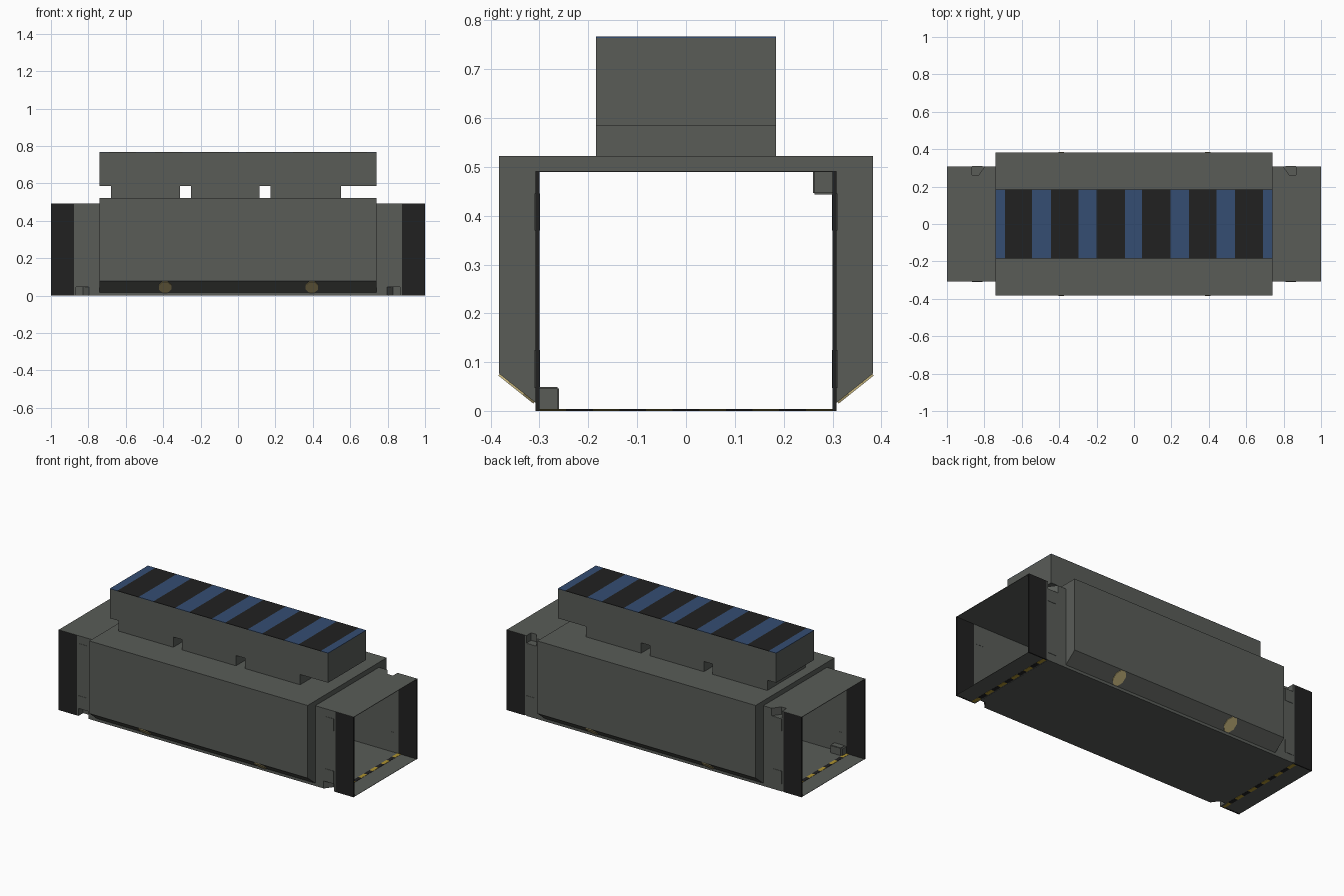
import bpy, bmesh, math

if "Cube" in bpy.data.objects:
    bpy.data.objects.remove(bpy.data.objects["Cube"])


def material(name, rgb):
    m = bpy.data.materials.new(name)
    m.diffuse_color = (*rgb, 1)
    m.use_nodes = True
    m.node_tree.nodes["Principled BSDF"].inputs["Base Color"].default_value = m.diffuse_color
    return m


GREY = material("green_grey", (0.10, 0.107, 0.097))
BLACK = material("black", (0.015, 0.015, 0.015))
BLUE = material("blue", (0.035, 0.075, 0.17))
YELLOW = material("yellow", (0.42, 0.29, 0.03))
LAMP = material("pale_lamp", (0.55, 0.45, 0.2))


def prism(name, base, offset, mat):
    """Extrude a planar outline along the offset vector."""
    bm = bmesh.new()
    face = bm.faces.new([bm.verts.new(p) for p in base])
    out = bmesh.ops.extrude_face_region(bm, geom=[face], use_keep_orig=True)
    bmesh.ops.translate(bm, vec=offset, verts=[g for g in out["geom"] if isinstance(g, bmesh.types.BMVert)])
    bmesh.ops.recalc_face_normals(bm, faces=bm.faces)
    me = bpy.data.meshes.new(name)
    bm.to_mesh(me)
    bm.free()
    me.materials.append(mat)
    ob = bpy.data.objects.new(name, me)
    bpy.context.collection.objects.link(ob)
    return ob


def box(name, xs, ys, zs, mat):
    x0, x1 = sorted(xs)
    y0, y1 = sorted(ys)
    z0, z1 = zs
    return prism(name, [(x0, y0, z0), (x1, y0, z0), (x1, y1, z0), (x0, y1, z0)], (0, 0, z1 - z0), mat)


W, H, T = 0.308, 0.492, 0.008      # tunnel half width, height, wall thickness
P0, P1, P2 = 0.797, 0.866, 0.877   # latch pocket range, start of end panels
IN, PH = 0.263, 0.046              # pocket inner y, pocket height

# Middle of the tunnel, open at both ends
box("tunnel_floor", (-P0, P0), (-W, W), (0, 0.003), GREY)
box("tunnel_roof", (-P0, P0), (-W, W), (H - 0.003, H), GREY)
for side, label in ((-1, "front"), (1, "back")):
    box(f"{label}_tunnel_wall", (-P0, P0), (side * (W - T), side * W), (0.003, H - 0.003), GREY)

# Outer casing wrapped over the tunnel, chamfered along the bottom
half = [(W, 0.017), (0.383, 0.077), (0.383, 0.522)]
inner = [(-W, H), (W, H)]
outline = inner + [(W, 0.017)] + half[1:] + [(-y, z) for y, z in reversed(half)]
prism("outer_casing", [(-0.74, y, z) for y, z in outline], (1.48, 0, 0), GREY)

for s, end in ((-1, "left"), (1, "right")):
    # Section with the latch pockets in the front bottom and back top corners
    px = (s * P0, s * P1)
    box(f"{end}_pocket_floor", px, (-IN, W), (0, 0.003), GREY)
    box(f"{end}_pocket_roof", px, (-W, IN), (H - 0.003, H), GREY)
    for k, label, z0 in ((-1, "front", 0), (1, "back", H - PH)):
        zs = (PH, H - 0.003) if k < 0 else (0.003, H - PH)
        box(f"{end}_{label}_pocket_wall", px, (k * (W - T), k * W), zs, GREY)
        shelf = PH if k < 0 else H - PH - 0.003
        box(f"{end}_{label}_pocket_shelf", px, (k * IN, k * W), (shelf, shelf + 0.003), GREY)
        box(f"{end}_{label}_pocket_back", px, (k * (IN - 0.003), k * IN), (z0, z0 + PH), GREY)
        box(f"{end}_{label}_pocket_stop", (s * P1, s * P2), (k * IN, k * W), (z0, z0 + PH), GREY)
        prism(f"{end}_{label}_pocket_ramp",
              [(s * P0, k * W, z0), (s * P0, k * IN, z0), (s * 0.83, k * IN, z0)], (0, 0, PH), GREY)
        # Narrow frame beyond the pocket, then the black end panel
        box(f"{end}_{label}_frame", (s * P1, s * P2), (k * (W - T), k * W), (0.003, H - 0.003), GREY)
        box(f"{end}_{label}_end_panel", (s * P2, s), (k * (W - T), k * W), (0.0, H - 0.001), BLACK)
        # Shallow latch plates on the side walls
        for zs in ((0.047, 0.125), (0.37, 0.445)):
            box(f"{end}_{label}_latch", (s * 0.81, s * P1), (k * (W - T - 0.001), k * (W + 0.002)), zs, GREY)
    box(f"{end}_end_floor", (s * P1, s), (-W + T, W - T), (0.001, 0.003), GREY)
    box(f"{end}_end_roof", (s * P1, s), (-W, W), (H - 0.003, H), GREY)
    # Hazard strip across the floor
    n = 11
    step = 2 * (W - T) / n
    for i in range(n):
        y = -W + T + i * step
        box(f"{end}_hazard_strip", (s * 0.872, s * 0.895), (y, y + step), (0, 0.0045), BLACK if i % 2 else YELLOW)

# Roof unit on three feet
box("roof_unit", (-0.74, 0.74), (-0.184, 0.184), (0.585, 0.764), GREY)
for x0, x1 in ((-0.68, -0.31), (-0.25, 0.115), (0.175, 0.55)):
    box("roof_unit_foot", (x0, x1), (-0.184, 0.184), (0.522, 0.585), GREY)

# Blue and black stripes on top of the roof unit
edges = [-0.74, -0.69, -0.545, -0.445, -0.297, -0.2, -0.048, 0.043, 0.195, 0.293, 0.442, 0.54, 0.69, 0.74]
for i, (x0, x1) in enumerate(zip(edges, edges[1:])):
    box("roof_stripe", (x0, x1), (-0.184, 0.184), (0.764, 0.767), BLACK if i % 2 else BLUE)

# Octagonal lamps lying on the bottom chamfers
slope = (0.383 - W) / 0.06
for k, label in ((-1, "front"), (1, "back")):
    for cx in (-0.39, 0.395):
        ring = []
        for i in range(8):
            a = math.pi / 8 + i * math.pi / 4
            z = 0.047 + 0.031 * math.sin(a)
            ring.append((cx + 0.036 * math.cos(a), k * (W + (z - 0.017) * slope), z))
        prism(f"{label}_lamp", ring, (0, k * 0.003, -0.003), LAMP)
